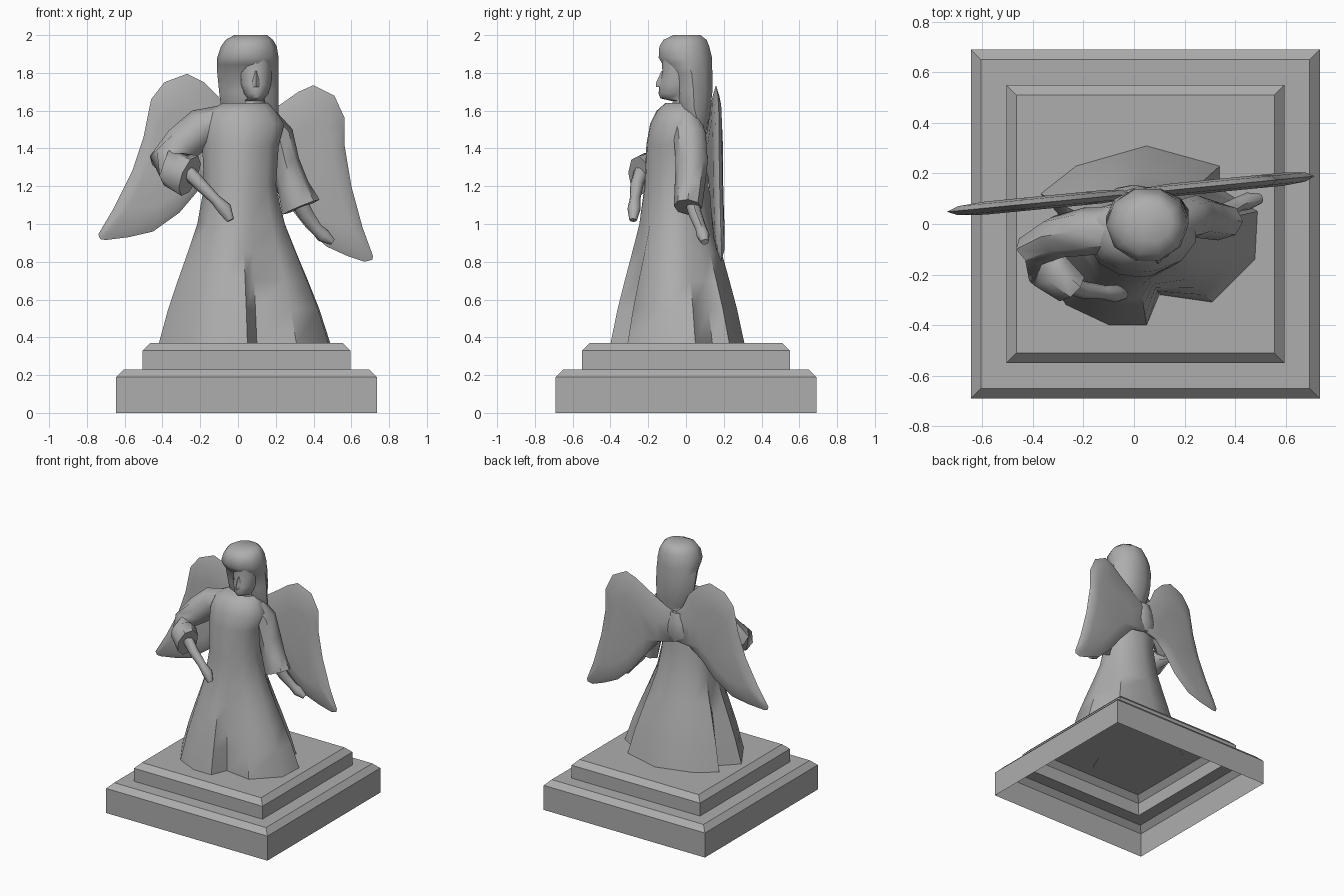
import bpy, bmesh, math
from mathutils import Vector

if "Cube" in bpy.data.objects:
    bpy.data.objects.remove(bpy.data.objects["Cube"])

stone = bpy.data.materials.new("grey stone")
stone.use_nodes = True
stone.diffuse_color = (0.42, 0.42, 0.42, 1)
stone.node_tree.nodes["Principled BSDF"].inputs["Base Color"].default_value = stone.diffuse_color


def finish(name, bm, angle=None, recalc=True):
    """Turn a bmesh into a named stone object."""
    if recalc:
        bmesh.ops.recalc_face_normals(bm, faces=bm.faces)
    mesh = bpy.data.meshes.new(name)
    bm.to_mesh(mesh)
    bm.free()
    mesh.materials.append(stone)
    obj = bpy.data.objects.new(name, mesh)
    bpy.context.collection.objects.link(obj)
    if angle:
        bpy.ops.object.select_all(action='DESELECT')
        obj.select_set(True)
        bpy.context.view_layer.objects.active = obj
        bpy.ops.object.shade_smooth_by_angle(angle=math.radians(angle))
    return obj


def loft(name, rings, angle=None, bottom=True, top=True):
    """Skin a stack of equal-length point rings."""
    bm = bmesh.new()
    loops = [[bm.verts.new(p) for p in ring] for ring in rings]
    n = len(loops[0])
    for a, b in zip(loops, loops[1:]):
        for i in range(n):
            j = (i + 1) % n
            bm.faces.new((a[i], a[j], b[j], b[i]))
    if bottom:
        bm.faces.new(loops[0][::-1])
    if top:
        bm.faces.new(loops[-1])
    return finish(name, bm, angle, recalc=bottom)


def oval(z, x0, x1, y0, y1, angles):
    """Horizontal oval ring given by its extents."""
    return [Vector(((x0 + x1) / 2 + (x1 - x0) / 2 * math.cos(a),
                    (y0 + y1) / 2 + (y1 - y0) / 2 * math.sin(a), z)) for a in angles]


def tube(name, path, n=8, angle=45):
    """Limb along a path of (point, half width, half depth)."""
    pts = [Vector(p[0]) for p in path]
    rings = []
    for i, (p, (_, w, d)) in enumerate(zip(pts, path)):
        tan = (pts[min(i + 1, len(pts) - 1)] - pts[max(i - 1, 0)]).normalized()
        side = Vector((0, 1, 0)).cross(tan).normalized()
        deep = tan.cross(side)
        rings.append([p + side * w * math.cos(k * math.tau / n)
                      + deep * d * math.sin(k * math.tau / n) for k in range(n)])
    return loft(name, rings, angle)


def even(n):
    return [i * math.tau / n for i in range(n)]


# Stepped plinth, hollow and open underneath
steps = [(0.69, 0), (0.69, 0.19), (0.65, 0.23), (0.55, 0.23), (0.55, 0.33), (0.51, 0.37)]
loft("plinth", [[(0.045 + sx * r, sy * r, z) for sx, sy in ((-1, -1), (1, -1), (1, 1), (-1, 1))]
                for r, z in steps], bottom=False)

# Gown: folded hem blending into an oval waist, then chest and shoulders
hem = [(.49, .05), (.34, .14), (.34, .23), (.05, .31), (-.23, .23), (-.37, .12), (-.3, .04),
       (-.42, -.08), (-.27, -.32), (-.1, -.4), (.05, -.4), (.1, -.28), (.31, -.31), (.48, -.14)]
turn = [math.atan2(y + .05, x - .04) for x, y in hem]
rings = []
for z, t in ((.365, 1), (.55, .79), (.7, .58), (.85, .36), (1.0, .15)):
    waist = oval(z, -.18, .21, -.22, .12, turn)
    rings.append([w.lerp(Vector((x, y, z)), t) for w, (x, y) in zip(waist, hem)])
for z, x0, x1, y0, y1 in ((1.2, -.18, .205, -.22, .12), (1.42, -.19, .22, -.21, .11),
                          (1.53, -.19, .25, -.19, .11), (1.6, -.16, .2, -.155, .1),
                          (1.64, -.08, .16, -.11, .08)):
    rings.append(oval(z, x0, x1, y0, y1, turn))
loft("gown", rings, 50)

# Face and neck
loft("face", [oval(*r, even(12)) for r in (
    (1.56, .01, .15, -.1, .06), (1.65, .02, .15, -.07, .06), (1.665, .05, .14, -.135, .06),
    (1.69, .03, .16, -.145, .06), (1.74, .01, .175, -.142, .06), (1.81, .005, .18, -.125, .06),
    (1.88, .005, .18, -.13, .06))], 50)
loft("nose", [oval(*r, even(4)) for r in (
    (1.725, .07, .12, -.158, -.1), (1.745, .07, .12, -.16, -.1), (1.81, .085, .105, -.13, -.1))], 60)

# Hair: long back fall below a full crown
loft("hair", [oval(*r, even(10)) for r in (
    (1.45, -.01, .17, .02, .1), (1.56, -.06, .215, -.01, .125), (1.62, -.09, .215, -.05, .135),
    (1.7, -.1, .215, -.065, .145), (1.8, -.11, .215, -.085, .145), (1.845, -.11, .215, -.13, .145),
    (1.88, -.11, .215, -.152, .145), (1.94, -.09, .205, -.148, .13), (1.975, -.065, .185, -.125, .115),
    (2.0, -.02, .155, -.07, .08))], 50)

# Right arm: bent sleeve with a wide cuff, forearm in front
tube("right_sleeve", [((-.08, -.02, 1.55), .08, .09), ((-.19, -.03, 1.51), .105, .095),
                      ((-.3, -.05, 1.42), .1, .085), ((-.385, -.1, 1.335), .085, .085),
                      ((-.34, -.18, 1.29), .1, .09), ((-.255, -.25, 1.255), .115, .07)])
tube("right_forearm", [((-.29, -.23, 1.3), .04, .04), ((-.2, -.26, 1.21), .035, .035),
                       ((-.12, -.27, 1.13), .028, .028), ((-.07, -.275, 1.08), .038, .035),
                       ((-.04, -.28, 1.02), .02, .02)])

# Left arm: sleeve hanging beside the body, hand reaching down
tube("left_sleeve", [((.15, .0, 1.55), .07, .08), ((.215, .02, 1.47), .08, .085),
                     ((.25, .03, 1.33), .075, .085), ((.29, .02, 1.2), .085, .08),
                     ((.335, .01, 1.09), .105, .075)])
tube("left_forearm", [((.3, .02, 1.16), .045, .04), ((.36, .05, 1.05), .04, .035),
                      ((.415, .08, .975), .032, .03), ((.45, .09, .94), .038, .035),
                      ((.5, .1, .905), .018, .02)])


def wing(name, outline):
    """Lens-shaped wing: a thin rim with swollen faces, tilted across the back."""
    cx = sum(p[0] for p in outline) / len(outline)
    cz = sum(p[1] for p in outline) / len(outline)
    rings = []
    for scale, swell in ((.6, -.026), (.88, -.018), (1, 0), (.88, .018), (.6, .026)):
        ring = []
        for x, z in outline:
            px, pz = cx + (x - cx) * scale, cz + (z - cz) * scale
            ring.append((px, .12 + .097 * px + swell, pz))
        rings.append(ring)
    loft(name, rings, 50)


wing("right_wing", [(.03, 1.49), (-.05, 1.56), (-.1, 1.67), (-.18, 1.75), (-.27, 1.795), (-.39, 1.75),
                    (-.46, 1.66), (-.5, 1.46), (-.56, 1.28), (-.66, 1.08), (-.74, .945), (-.73, .92),
                    (-.7, .915), (-.58, .93), (-.45, .96), (-.31, 1.06), (-.2, 1.19), (-.1, 1.27), (.03, 1.29)])
wing("left_wing", [(-.03, 1.49), (.08, 1.54), (.22, 1.63), (.32, 1.7), (.4, 1.735), (.51, 1.68),
                   (.565, 1.56), (.565, 1.41), (.6, 1.2), (.66, .98), (.715, .83), (.71, .81),
                   (.67, .8), (.58, .83), (.47, .88), (.36, .98), (.25, 1.12), (.13, 1.25), (-.03, 1.29)])

# Rounded join between the wings
loft("wing_join", [oval(*r, even(8)) for r in (
    (1.29, -.1, .1, .08, .135), (1.36, -.1, .1, .07, .155), (1.44, -.08, .08, .07, .155),
    (1.51, -.05, .05, .08, .14))], 50)
